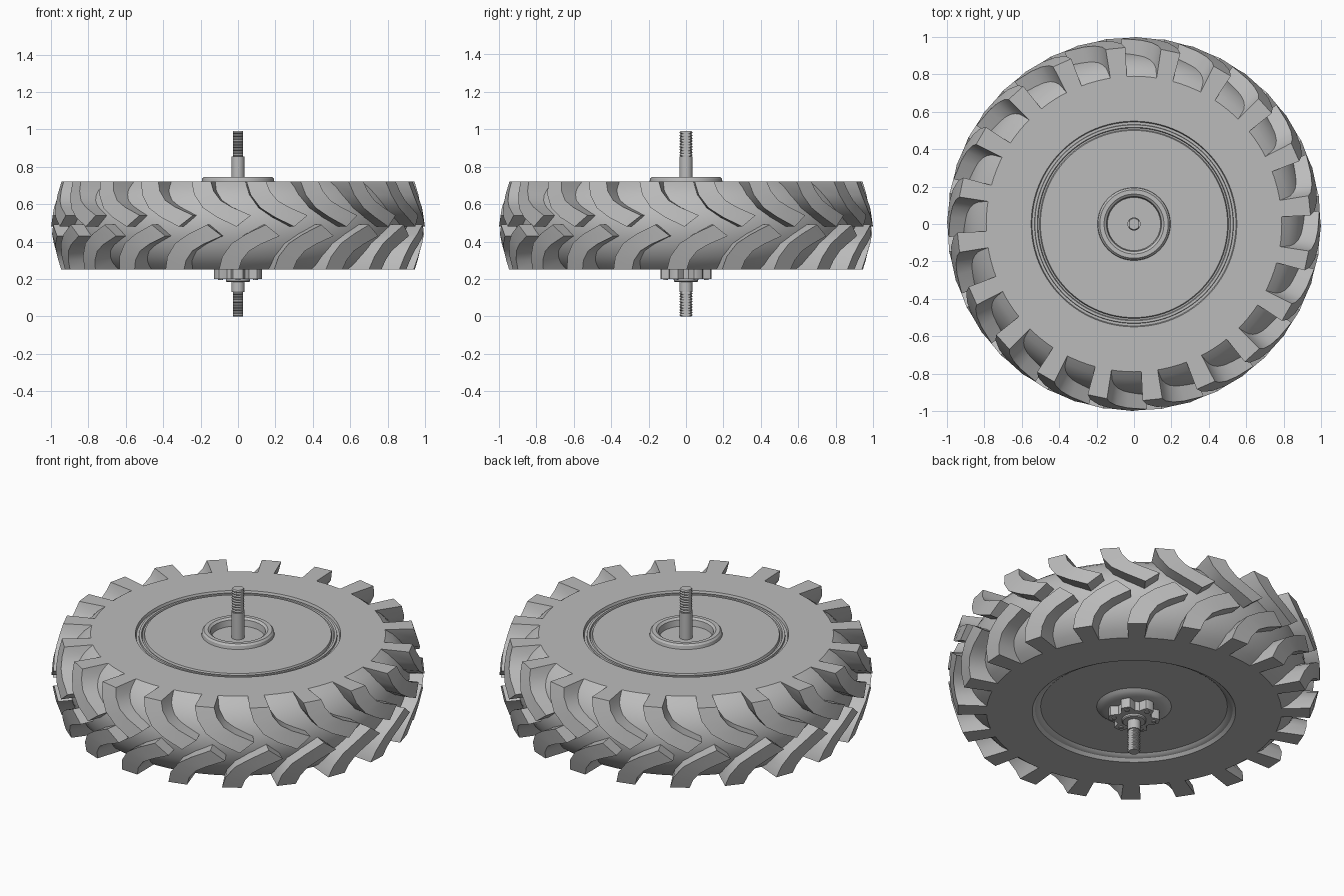
import bpy, bmesh, math

cube = bpy.data.objects.get("Cube")
if cube:
    bpy.data.objects.remove(cube, do_unlink=True)

GREY = (0.5, 0.5, 0.5, 1)
mat = bpy.data.materials.new("plain grey")
mat.use_nodes = True
mat.diffuse_color = GREY
mat.node_tree.nodes["Principled BSDF"].inputs["Base Color"].default_value = GREY

MID, HALF, LUGS = 0.485, 0.235, 20


def finish(name, bm, angle=30):
    bmesh.ops.remove_doubles(bm, verts=bm.verts, dist=1e-5)
    bmesh.ops.recalc_face_normals(bm, faces=bm.faces)
    mesh = bpy.data.meshes.new(name)
    bm.to_mesh(mesh)
    bm.free()
    mesh.materials.append(mat)
    ob = bpy.data.objects.new(name, mesh)
    bpy.context.collection.objects.link(ob)
    bpy.ops.object.select_all(action='DESELECT')
    ob.select_set(True)
    bpy.context.view_layer.objects.active = ob
    bpy.ops.object.shade_smooth_by_angle(angle=math.radians(angle))
    return ob


def polar(r, a, z):
    return (r * math.cos(a), r * math.sin(a), z)


def lathe(name, profile, segs=40, flat_x=None):
    """Revolve (radius, z) points about z; flat_x mills two flats on the sides."""
    bm = bmesh.new()
    rings = []
    for r, z in profile:
        if r == 0:
            rings.append([bm.verts.new((0, 0, z))])
            continue
        ring = [polar(r, math.tau * i / segs, z) for i in range(segs)]
        if flat_x:
            ring = [(max(-flat_x, min(flat_x, x)), y, h) for x, y, h in ring]
        rings.append([bm.verts.new(p) for p in ring])
    for lo, hi in zip(rings, rings[1:]):
        for i in range(segs):
            j = (i + 1) % segs
            quad = [lo[i % len(lo)], lo[j % len(lo)], hi[j % len(hi)], hi[i % len(hi)]]
            bm.faces.new(list(dict.fromkeys(quad)))
    return finish(name, bm)


def lerp_table(table, d):
    for (d0, r0), (d1, r1) in zip(table, table[1:]):
        if d <= d1:
            return r0 + (r1 - r0) * (d - d0) / (d1 - d0)
    return table[-1][1]


# Radii of carcass and lug crown by distance from the sidewall
CARCASS = [(0, 0.79), (0.03, 0.83), (0.07, 0.867), (0.12, 0.895), (0.18, 0.915), (HALF, 0.92)]
CROWN = [(0, 0.945), (0.07, 0.967), (0.14, 0.985), (0.2, 0.997), (0.25, 1.0)]

# Tyre carcass with rim discs and hub faces
lower = [(r, MID - HALF + d) for d, r in CARCASS]
upper = [(r, MID + HALF - d) for d, r in reversed(CARCASS[:-1])]
bottom = [(0, 0.255), (0.13, 0.255), (0.165, 0.259), (0.185, 0.268), (0.2, 0.28),
          (0.5, 0.28), (0.515, 0.268), (0.53, 0.265), (0.545, 0.25)]
top = [(0.55, 0.72), (0.545, 0.705), (0.532, 0.705), (0.53, 0.715), (0.517, 0.715),
       (0.513, 0.705), (0.505, 0.705), (0.5, 0.718), (0.195, 0.718), (0.192, 0.736),
       (0.183, 0.746), (0.16, 0.746), (0.147, 0.736), (0.142, 0.7), (0, 0.7)]
lathe("wheel_body", bottom + lower + upper + top, 100)

# Tread lugs: trailing edge (distance, degrees), leading edge (distance, degrees)
STATIONS = [(0, -3.2, 0, 3.2), (0.07, -2, 0.05, 4.2), (0.14, 1, 0.1, 6.5),
            (0.19, 5.5, 0.135, 10), (0.24, 11.5, 0.18, 16)]


def add_lug(bm, side, start):
    loops = []
    for dt, at, dl, al in STATIONS:
        pts = []
        for d, a, base in ((dt, at, True), (dt, at, False), (dl, al, False), (dl, al, True)):
            r = lerp_table(CARCASS, d) - 0.015 if base else lerp_table(CROWN, d)
            pts.append(bm.verts.new(polar(r, math.radians(start + a), MID + side * (HALF - d))))
        loops.append(pts)
    for p, q in zip(loops, loops[1:]):
        for i in range(4):
            j = (i + 1) % 4
            bm.faces.new((p[i], p[j], q[j], q[i]))
    bm.faces.new(loops[0])
    bm.faces.new(loops[-1])


for name, side, phase in (("upper_lugs", 1, 6), ("lower_lugs", -1, -3)):
    bm = bmesh.new()
    for k in range(LUGS):
        add_lug(bm, side, -90 + phase + k * 360 / LUGS)
    finish(name, bm, 35)


# Axle: plain shaft with a threaded, flat-sided length at each end
def thread(name, z0, z1, turns=9):
    pitch = (z1 - z0) / turns
    prof = [(0, z0)]
    for i in range(turns):
        z = z0 + i * pitch
        prof += [(0.029, z), (0.034, z + pitch * 0.3), (0.034, z + pitch * 0.6)]
    lathe(name, prof + [(0.029, z1), (0.0, z1)], 24, flat_x=0.028)


lathe("axle_shaft", [(0, 0.13), (0.035, 0.13), (0.035, 0.855), (0, 0.855)], 32)
thread("lower_thread", 0.0, 0.13)
thread("upper_thread", 0.855, 0.99)

# Six-lobed mounting flange, lobes on the y axis
bm = bmesh.new()
outline = []
N = 96
for i in range(N):
    a = math.tau * i / N
    lobe = max(-1, min(1, -1.8 * math.cos(6 * a) + 0.2))
    outline.append(bm.verts.new(polar(0.117 + 0.02 * lobe, a, 0.2)))
face = bm.faces.new(outline)
ext = bmesh.ops.extrude_face_region(bm, geom=[face])
bmesh.ops.translate(bm, vec=(0, 0, 0.06),
                    verts=[v for v in ext["geom"] if isinstance(v, bmesh.types.BMVert)])
finish("flange", bm)
lathe("flange_collar", [(0, 0.185), (0.06, 0.185), (0.065, 0.19), (0.065, 0.21), (0, 0.21)], 32)

# Bolt heads on the flange lobes
bm = bmesh.new()
for k in range(6):
    a = math.radians(30 + 60 * k)
    made = bmesh.ops.create_cone(bm, cap_ends=True, segments=12,
                                 radius1=0.013, radius2=0.013, depth=0.008)
    bmesh.ops.translate(bm, verts=made["verts"], vec=polar(0.108, a, 0.199))
finish("flange_bolts", bm)
